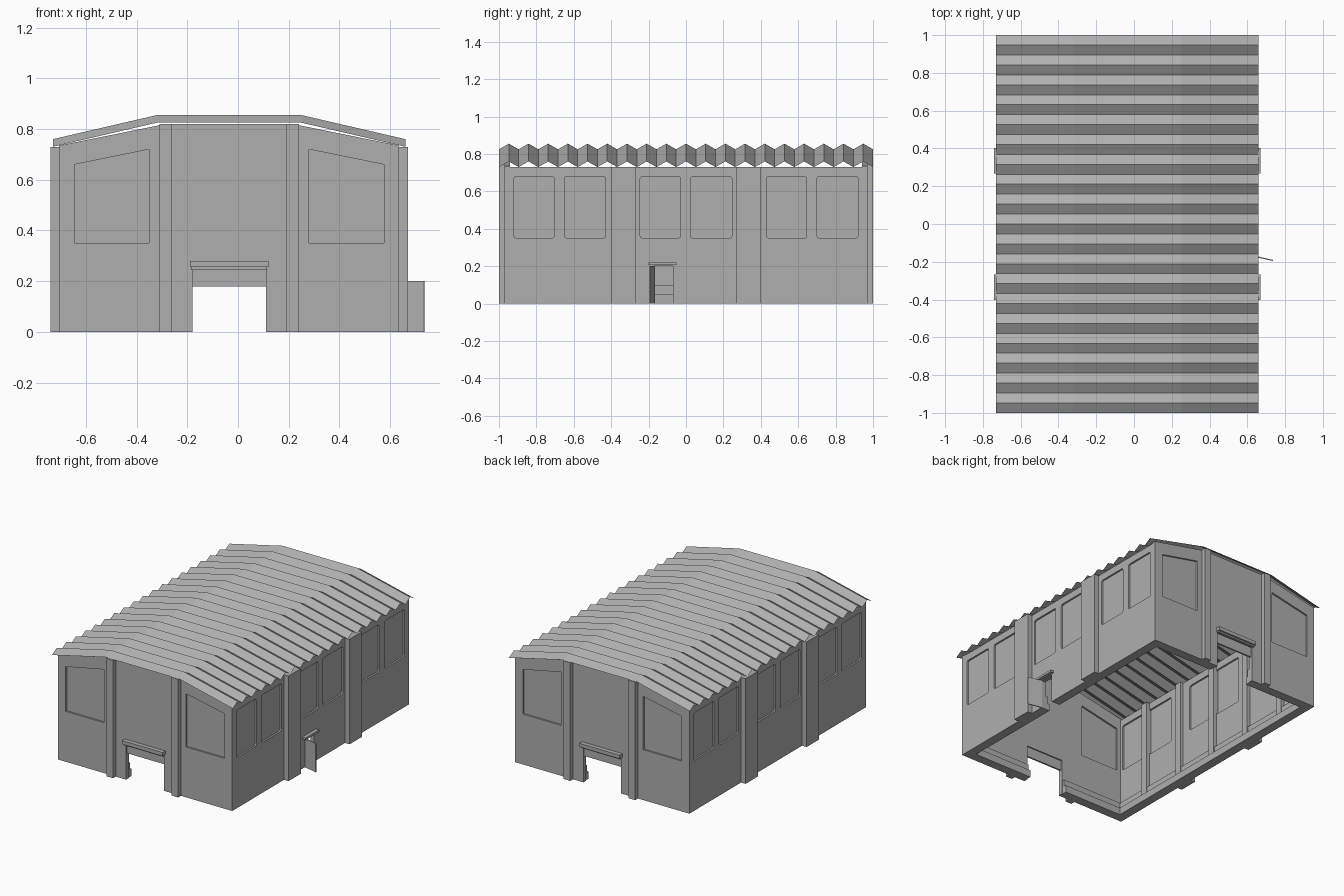
import bpy
from math import cos, sin, pi, atan2, hypot
from mathutils import Matrix, Vector

CX = -0.035                # building axis, shifted to leave room for the open door
HX, HY = 0.67, 0.97        # outer half width and half length of the walls
T = 0.03                   # wall thickness
EAVE, TOP = 0.73, 0.82     # wall heights

cube = bpy.data.objects.get("Cube")
if cube:
    bpy.data.objects.remove(cube, do_unlink=True)

grey = bpy.data.materials.new("concrete_grey")
grey.use_nodes = True
grey.diffuse_color = (0.43, 0.43, 0.43, 1)
grey.node_tree.nodes["Principled BSDF"].inputs["Base Color"].default_value = grey.diffuse_color


def add_mesh(name, mesh):
    mesh.materials.clear()
    mesh.materials.append(grey)
    mesh.shade_flat()
    obj = bpy.data.objects.new(name, mesh)
    bpy.context.scene.collection.objects.link(obj)
    return obj


def box(name, u, y, z):
    """Box from (min, max) ranges; u is measured from the building axis."""
    verts = [(CX + a, b, c) for a in sorted(u) for b in sorted(y) for c in sorted(z)]
    faces = [(0, 1, 3, 2), (4, 6, 7, 5), (0, 4, 5, 1), (2, 3, 7, 6), (0, 2, 6, 4), (1, 5, 7, 3)]
    mesh = bpy.data.meshes.new(name)
    mesh.from_pydata(verts, [], faces)
    return add_mesh(name, mesh)


def slab(name, loops, thickness, matrix):
    """Flat plate with holes: first loop is the outline, the others are holes."""
    curve = bpy.data.curves.new(name, "CURVE")
    curve.dimensions = "2D"
    curve.fill_mode = "BOTH"
    curve.extrude = thickness / 2
    for loop in loops:
        spline = curve.splines.new("POLY")
        spline.points.add(len(loop) - 1)
        for point, (a, b) in zip(spline.points, loop):
            point.co = (a, b, 0, 1)
        spline.use_cyclic_u = True
    temp = bpy.data.objects.new(name, curve)
    bpy.context.scene.collection.objects.link(temp)
    graph = bpy.context.evaluated_depsgraph_get()
    mesh = bpy.data.meshes.new_from_object(temp.evaluated_get(graph))
    bpy.data.objects.remove(temp, do_unlink=True)
    mesh.transform(matrix)
    return add_mesh(name, mesh)


def end_plane(y):
    return Matrix.Translation((CX, y, 0)) @ Matrix.Rotation(pi / 2, 4, "X")


def side_plane(u):
    turn = Matrix(((0, 0, 1), (1, 0, 0), (0, 1, 0))).to_4x4()
    return Matrix.Translation((CX + u, 0, 0)) @ turn


def rounded_window(a, b, low, high, r=0.012):
    centres = [(b - r, high - r), (a + r, high - r), (a + r, low + r), (b - r, low + r)]
    return [(x + r * cos((q + k / 2) * pi / 2), z + r * sin((q + k / 2) * pi / 2))
            for q, (x, z) in enumerate(centres) for k in range(3)]


# End walls: gabled outline with a gateway notch and two slanted windows
outline = [(-HX, 0), (-0.145, 0), (-0.145, 0.25), (0.145, 0.25), (0.145, 0), (HX, 0),
           (HX, 0.735), (0.275, 0.815), (0.225, TOP), (-0.225, TOP), (-0.275, 0.815), (-HX, 0.735)]
window = [(0.315, 0.35), (0.61, 0.35), (0.61, 0.66), (0.315, 0.72)]
end_windows = [window, [(-a, b) for a, b in window]]

for end, s in (("front", -1), ("back", 1)):
    mid = s * (HY - T / 2)
    slab(end + "_wall", [outline] + end_windows, T, end_plane(mid))
    for i, hole in enumerate(end_windows):
        slab(f"{end}_window_pane_{i + 1}", [hole], 0.006, end_plane(mid))
    # Half raised gate and its hood
    box(end + "_gate", (-0.145, 0.145), (mid - 0.006, mid + 0.006), (0.18, 0.25))
    box(end + "_gate_hood", (-0.155, 0.155), (s * HY, s), (0.255, 0.28))
    box(end + "_gate_hood_base", (-0.15, 0.15), (s * HY, s * (HY + 0.018)), (0.245, 0.255))
    for m in (-1, 1):
        box(end + "_pilaster", (m * 0.225, m * 0.275), (s * (HY - 0.005), s), (0, TOP))
        # Stepped inner plinth beside the gateway
        for depth, height in ((0.035, 0.05), (0.018, 0.1)):
            box(end + "_plinth", (m * 0.15, m * (HX - T)),
                (s * (HY - T), s * (HY - T - depth)), (0, height))

# Side walls with three pairs of windows; the left one has a small doorway
side_windows = [rounded_window(c + a, c + b, 0.35, 0.68)
                for c in (-0.675, 0, 0.675) for a, b in ((-0.245, -0.03), (0.025, 0.245))]
inner = HY - T
DOOR = (-0.17, -0.07)

for side, s in (("left", 1), ("right", -1)):
    mid = s * (HX - T / 2)
    base = [(-inner, 0), (inner, 0), (inner, EAVE), (-inner, EAVE)]
    if s > 0:
        base[1:1] = [(DOOR[0], 0), (DOOR[0], 0.2), (DOOR[1], 0.2), (DOOR[1], 0)]
    slab(side + "_wall", [base] + side_windows, T, side_plane(mid))
    for i, hole in enumerate(side_windows):
        slab(f"{side}_window_pane_{i + 1}", [hole], 0.006, side_plane(mid))
    # Outer pilasters and inner posts
    for c in (-0.335, 0.335):
        box(side + "_pilaster", (s * (HX - 0.005), s * 0.705), (c - 0.067, c + 0.067), (0, EAVE))
    for c in (-0.675, -0.335, 0, 0.335, 0.675):
        box(side + "_inner_post", (s * (HX - T), s * (HX - T - 0.025)),
            (c - 0.025, c + 0.025), (0, EAVE))
    # Stepped inner plinth, interrupted by the doorway
    spans = [(-inner, DOOR[0]), (DOOR[1], inner)] if s > 0 else [(-inner, inner)]
    for span in spans:
        for depth, height in ((0.035, 0.05), (0.018, 0.1)):
            box(side + "_plinth", (s * (HX - T), s * (HX - T - depth)), span, (0, height))

# Open side door and its small hood
box("side_door_hood", (HX, HX + 0.025), (-0.2, -0.05), (0.205, 0.22))
hinge, tip = Vector((0.635, -0.17)), Vector((0.735, -0.193))
swing = tip - hinge
door = box("side_door", (-CX, hypot(*swing) - CX), (-0.003, 0.003), (0, 0.2))
door.data.transform(Matrix.Translation((hinge.x, hinge.y, 0))
                    @ Matrix.Rotation(atan2(swing.y, swing.x), 4, "Z"))

# Corrugated roof sheet: zigzag along the length, bent at two knees
profile = [(-0.695, EAVE), (-0.285, 0.825), (0.285, 0.825), (0.695, EAVE)]
FOLDS = 38
verts = [(CX + u, -1 + 2 * i / FOLDS, z + 0.03 * (i % 2))
         for i in range(FOLDS + 1) for u, z in profile]
n = len(profile)
faces = [(i * n + k, i * n + k + 1, (i + 1) * n + k + 1, (i + 1) * n + k)
         for i in range(FOLDS) for k in range(n - 1)]
roof = bpy.data.meshes.new("corrugated_roof")
roof.from_pydata(verts, [], faces)
add_mesh("corrugated_roof", roof)
